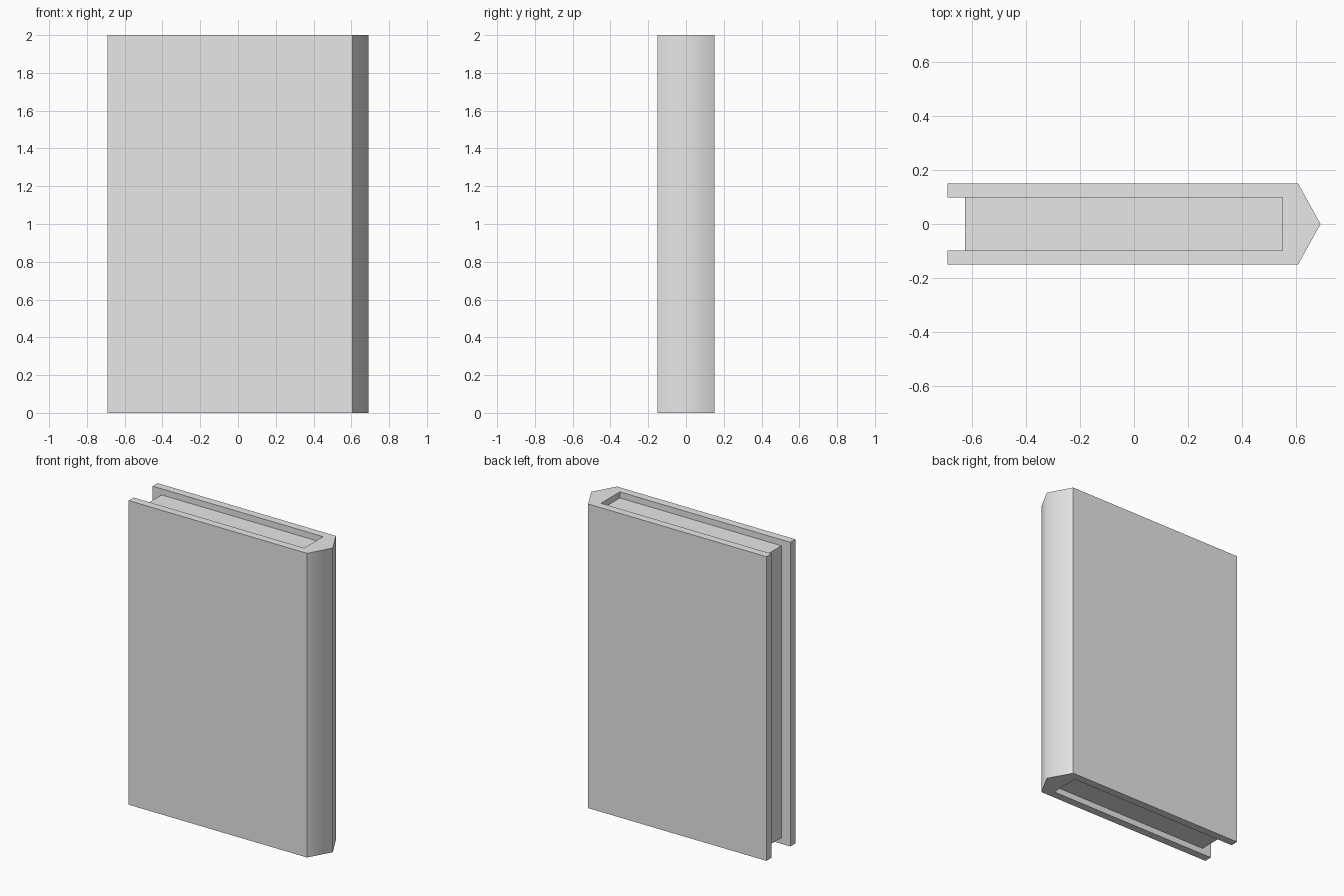
import bpy
import bmesh
import math

if "Cube" in bpy.data.objects:
    bpy.data.objects.remove(bpy.data.objects["Cube"], do_unlink=True)

HEIGHT = 2.0
HALF_WIDTH = 0.69
HALF_DEPTH = 0.15
PAGE_HALF = 0.098      # half thickness of the page block
SHOULDER = 0.607       # where the spine starts to taper
SPINE_INNER = 0.55
RECESS = 0.04          # page inset at top and bottom

grey = bpy.data.materials.new("light_grey")
grey.use_nodes = True
colour = (0.8, 0.8, 0.8, 1.0)
grey.diffuse_color = colour
grey.node_tree.nodes["Principled BSDF"].inputs["Base Color"].default_value = colour


def extrude_profile(name, profile, bottom, top):
    """Extrude a closed xy outline from bottom to top."""
    bm = bmesh.new()
    face = bm.faces.new([bm.verts.new((x, y, bottom)) for x, y in profile])
    result = bmesh.ops.extrude_face_region(bm, geom=[face])
    moved = [v for v in result["geom"] if isinstance(v, bmesh.types.BMVert)]
    bmesh.ops.translate(bm, verts=moved, vec=(0, 0, top - bottom))
    bmesh.ops.recalc_face_normals(bm, faces=bm.faces)
    mesh = bpy.data.meshes.new(name)
    bm.to_mesh(mesh)
    bm.free()
    mesh.materials.append(grey)
    obj = bpy.data.objects.new(name, mesh)
    bpy.context.collection.objects.link(obj)
    return obj


# Cover: two boards joined by a pointed spine, mirrored across y
half = [(SHOULDER, HALF_DEPTH), (-HALF_WIDTH, HALF_DEPTH),
        (-HALF_WIDTH, PAGE_HALF), (SPINE_INNER, PAGE_HALF)]
outline = [(HALF_WIDTH, 0)] + half + [(x, -y) for x, y in reversed(half)]
cover = extrude_profile("book_cover", outline, 0, HEIGHT)

# Soft shading across the spine ridge, crisp edges elsewhere
bpy.ops.object.select_all(action="DESELECT")
cover.select_set(True)
bpy.context.view_layer.objects.active = cover
bpy.ops.object.shade_smooth_by_angle(angle=math.radians(60))

# Page block, set back from the cover edges
fore_edge = -0.625
pages = [(fore_edge, -PAGE_HALF), (SPINE_INNER, -PAGE_HALF),
         (SPINE_INNER, PAGE_HALF), (fore_edge, PAGE_HALF)]
extrude_profile("page_block", pages, RECESS, HEIGHT - RECESS)
